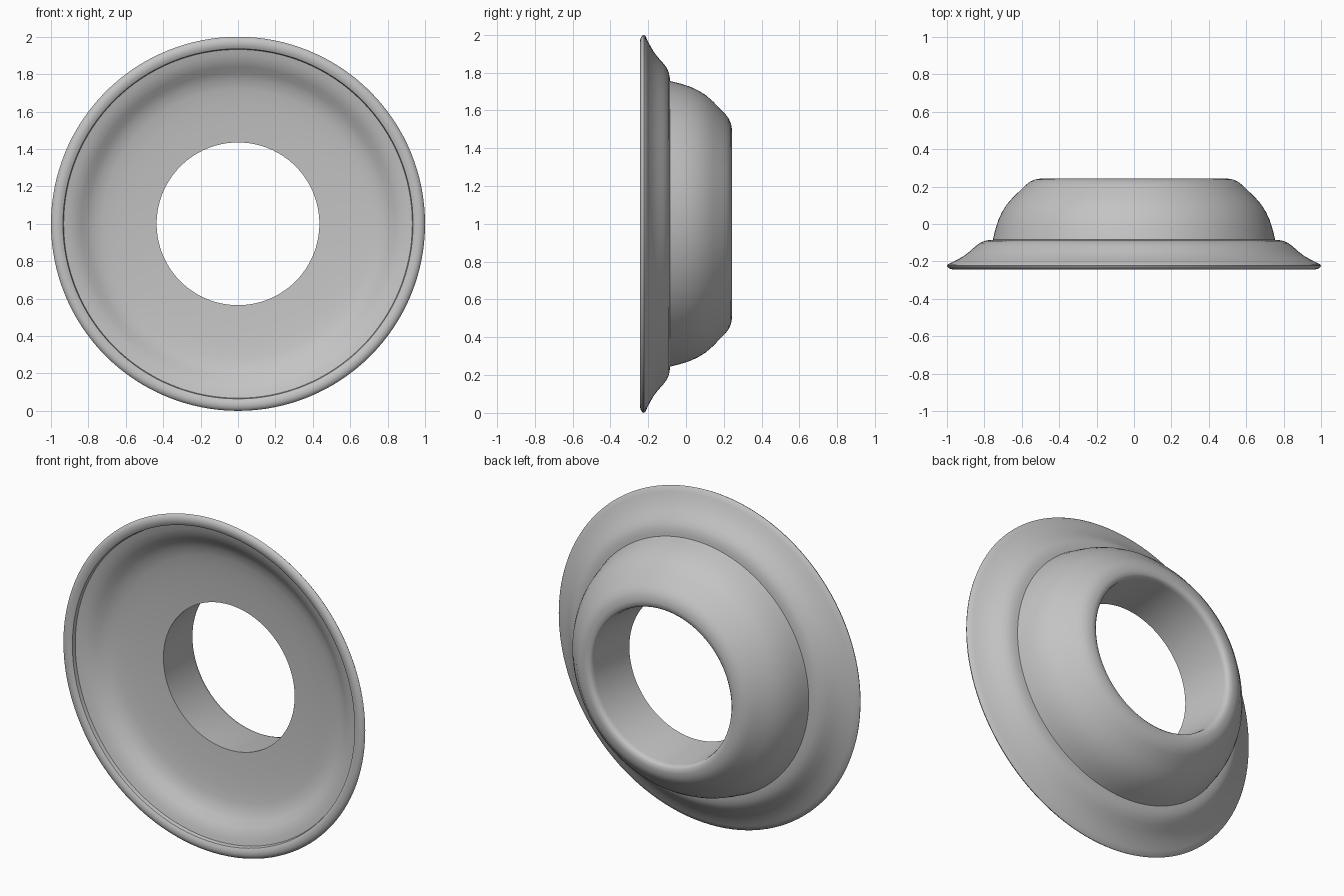
import bpy
import bmesh
import math

cube = bpy.data.objects.get("Cube")
if cube:
    bpy.data.objects.remove(cube, do_unlink=True)

SEGMENTS = 128
grey = bpy.data.materials.new("plain grey")
grey.use_nodes = True
colour = (0.55, 0.55, 0.55, 1)
grey.diffuse_color = colour
grey.node_tree.nodes["Principled BSDF"].inputs["Base Color"].default_value = colour


def lathe(name, profile):
    """Turn a (radius, depth) profile around the front-to-back axis."""
    bm = bmesh.new()
    rings = []
    for radius, depth in profile:
        ring = []
        for k in range(SEGMENTS):
            a = math.tau * k / SEGMENTS
            ring.append(bm.verts.new((radius * math.cos(a), depth, 1 + radius * math.sin(a))))
        rings.append(ring)
    for first, second in zip(rings, rings[1:]):
        for k in range(SEGMENTS):
            n = (k + 1) % SEGMENTS
            bm.faces.new((first[k], second[k], second[n], first[n]))
    mesh = bpy.data.meshes.new(name)
    bm.to_mesh(mesh)
    bm.free()
    mesh.materials.append(grey)
    obj = bpy.data.objects.new(name, mesh)
    bpy.context.collection.objects.link(obj)
    bpy.ops.object.select_all(action="DESELECT")
    obj.select_set(True)
    bpy.context.view_layer.objects.active = obj
    bpy.ops.object.shade_smooth_by_angle(angle=math.radians(40))
    return obj


# Dished front face, rolled rim and the back of the flange
dish_front = [(0.435, -0.085), (0.55, -0.092), (0.65, -0.102), (0.72, -0.112),
              (0.77, -0.125), (0.81, -0.148), (0.84, -0.172), (0.87, -0.19),
              (0.90, -0.202), (0.932, -0.21)]
rim = [(0.936, -0.232), (0.95, -0.24), (0.97, -0.243), (0.985, -0.239),
       (0.996, -0.231), (1.0, -0.223), (0.993, -0.214)]
flange_back = [(0.97, -0.204), (0.94, -0.188), (0.91, -0.171), (0.88, -0.148),
               (0.85, -0.121), (0.825, -0.102), (0.80, -0.091), (0.775, -0.086),
               (0.752, -0.084)]
lathe("dished_flange", dish_front + rim + flange_back)

# Domed hub with a rounded back lip and a slightly flared bore
dome = [(0.755, -0.084), (0.743, -0.035), (0.726, 0.02), (0.705, 0.065),
        (0.68, 0.105), (0.645, 0.145), (0.61, 0.178), (0.58, 0.208),
        (0.555, 0.227), (0.53, 0.238), (0.50, 0.243)]
bore = [(0.475, 0.241), (0.463, 0.23), (0.459, 0.21), (0.435, -0.085)]
lathe("domed_hub", dome + bore)
